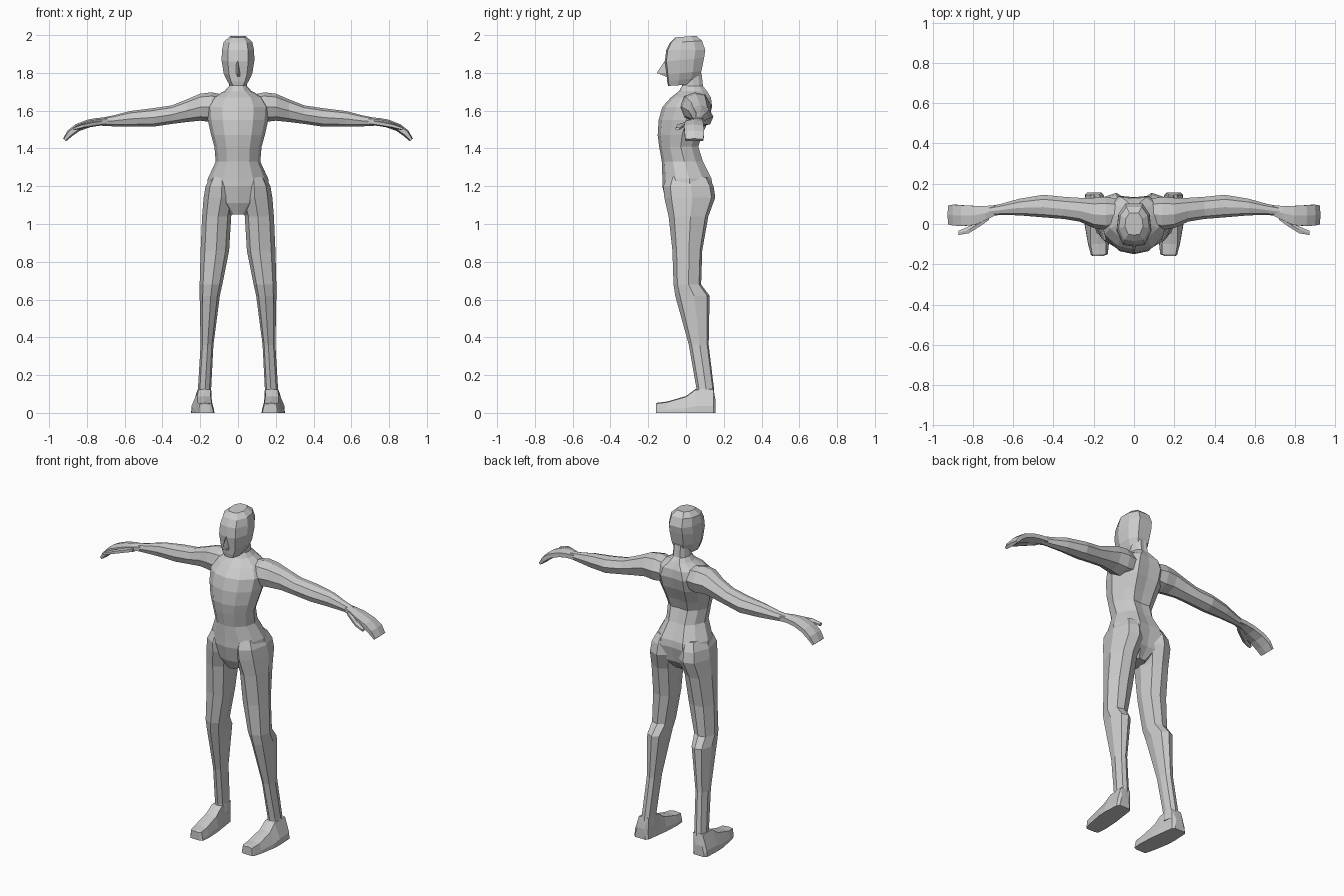
import bpy, bmesh

skin = bpy.data.materials.new("plain_grey")
skin.diffuse_color = (0.6, 0.6, 0.6, 1)

# Unit cross-sections, counter-clockwise
ROUND = [(0, -1), (.5, -.87), (.88, -.45), (1, .1), (.8, .65), (.45, 1),
         (0, .95), (-.45, 1), (-.8, .65), (-1, .1), (-.88, -.45), (-.5, -.87)]
LIMB = [(-.1, -1), (.7, -.72), (1, .1), (.6, .85), (-.1, 1), (-.75, .75), (-1, 0), (-.75, -.7)]
BOXY = [(0, -1), (.62, -.92), (1, -.25), (.9, .5), (.5, 1), (0, 1),
        (-.5, 1), (-.9, .5), (-1, -.25), (-.62, -.92)]
HAND = [(-1, -.6), (0, -1), (1, -.6), (1, .6), (0, 1), (-1, .6)]


def loft(name, rings, mirror=False):
    """Skin a list of equal-length point rings and cap both ends."""
    bm = bmesh.new()
    loops = [[bm.verts.new(p) for p in ring] for ring in rings]
    n = len(loops[0])
    for a, b in zip(loops, loops[1:]):
        for i in range(n):
            j = (i + 1) % n
            bm.faces.new((a[i], a[j], b[j], b[i]))
    bm.faces.new(loops[0][::-1])
    bm.faces.new(loops[-1])
    bmesh.ops.recalc_face_normals(bm, faces=bm.faces)
    mesh = bpy.data.meshes.new(name)
    bm.to_mesh(mesh)
    bm.free()
    mesh.materials.append(skin)
    ob = bpy.data.objects.new(name, mesh)
    bpy.context.collection.objects.link(ob)
    if mirror:
        ob.modifiers.new("mirror", 'MIRROR')
    return ob


def level(shape, z, x0, x1, y0, y1, tilt=0):
    """Horizontal ring; tilt raises the back edge."""
    cx, cy, rx, ry = (x0 + x1) / 2, (y0 + y1) / 2, (x1 - x0) / 2, (y1 - y0) / 2
    return [(cx + u * rx, cy + v * ry, z + v * tilt) for u, v in shape]


def upright(shape, x, y0, y1, z0, z1, lean=0):
    """Ring across the arm; lean shifts its top edge outward."""
    cy, cz, ry, rz = (y0 + y1) / 2, (z0 + z1) / 2, (y1 - y0) / 2, (z1 - z0) / 2
    return [(x + v * lean, cy + u * ry, cz + v * rz) for u, v in shape]


# Torso: z, half width, front y, back y
torso = [(1.05, .045, -.075, .07), (1.11, .115, -.105, .12), (1.2, .165, -.125, .14),
         (1.24, .16, -.125, .135), (1.33, .118, -.128, .09), (1.41, .125, -.142, .065),
         (1.47, .142, -.15, .085), (1.55, .16, -.145, .12), (1.62, .165, -.125, .138),
         (1.67, .135, -.08, .132), (1.705, .07, -.035, .11), (1.73, .048, -.022, .09),
         (1.8, .046, -.02, .082)]
loft("torso", [level(ROUND, z, -w, w, f, b) for z, w, f, b in torso])

# Head: z, half width, front y, back y, tilt
head = [(1.735, .043, -.095, .035, .004), (1.765, .06, -.1, .07, .01),
        (1.80, .076, -.103, .082, .01), (1.87, .087, -.112, .096, .01),
        (1.92, .085, -.105, .102, 0), (1.965, .076, -.085, .085, .005),
        (1.992, .045, -.055, .055, .004)]
loft("head", [level(BOXY, z, -w, w, f, b, t) for z, w, f, b, t in head])

# Nose: a wedge growing from the brow to the tip
loft("nose", [[(-.012, -.095, z), (0, f, z), (.012, -.095, z)]
              for z, f in ((1.865, -.112), (1.80, -.155), (1.78, -.105))])

# Legs: z, inner x, outer x, front y, back y
leg = [(1.25, .03, .145, -.1, .12), (1.2, .015, .172, -.12, .146),
       (1.14, .012, .182, -.115, .155), (1.04, .036, .19, -.092, .118),
       (.86, .047, .198, -.072, .086), (.68, .083, .203, -.066, .08),
       (.62, .096, .203, -.057, .125), (.36, .13, .198, .015, .12),
       (.13, .142, .212, .055, .148), (.07, .14, .22, .04, .152)]
loft("leg", [level(LIMB, *r) for r in leg], mirror=True)

# Feet: y, sole inner/outer x, top inner/outer x, top z
foot = [(.157, .163, .232, .172, .218, .06), (.145, .15, .243, .15, .214, .125),
        (.05, .137, .248, .147, .21, .122), (.0, .13, .246, .145, .215, .085),
        (-.10, .125, .228, .14, .215, .056), (-.15, .13, .215, .14, .208, .05),
        (-.158, .15, .208, .152, .204, .046)]
loft("foot", [[(a, y, 0), (b, y, 0), (b - .002, y, .3 * z), (d, y, z),
               ((c + d) / 2, y, z + .004), (c, y, z), (a + .002, y, .3 * z)]
              for y, a, b, c, d, z in foot], mirror=True)

# Arms: x, front y, back y, bottom z, top z
arm = [(.08, -.01, .125, 1.55, 1.685), (.14, -.03, .135, 1.54, 1.697),
       (.2, -.02, .13, 1.547, 1.69), (.27, .012, .13, 1.54, 1.66),
       (.35, .025, .135, 1.53, 1.628), (.45, .033, .145, 1.515, 1.613),
       (.57, .043, .125, 1.515, 1.598), (.66, .045, .1, 1.517, 1.575),
       (.72, .04, .088, 1.52, 1.563)]
loft("arm", [upright(LIMB, *r) for r in arm], mirror=True)

# Hands curl down towards the finger tips; last value leans the ring
hand = [(.69, .042, .092, 1.522, 1.565, 0), (.74, .018, .09, 1.52, 1.562, 0),
        (.79, -.005, .09, 1.512, 1.553, .005), (.85, -.01, .093, 1.492, 1.528, .01),
        (.89, -.008, .096, 1.465, 1.495, .012), (.918, -.003, .092, 1.438, 1.452, .008)]
loft("hand", [upright(HAND, *r) for r in hand], mirror=True)

# Thumbs
thumb = [(.72, .02, .055, 1.522, 1.55, 0), (.77, -.015, .02, 1.515, 1.542, 0),
         (.82, -.046, -.012, 1.507, 1.531, 0), (.872, -.055, -.034, 1.496, 1.512, 0)]
loft("thumb", [upright(HAND, *r) for r in thumb], mirror=True)
